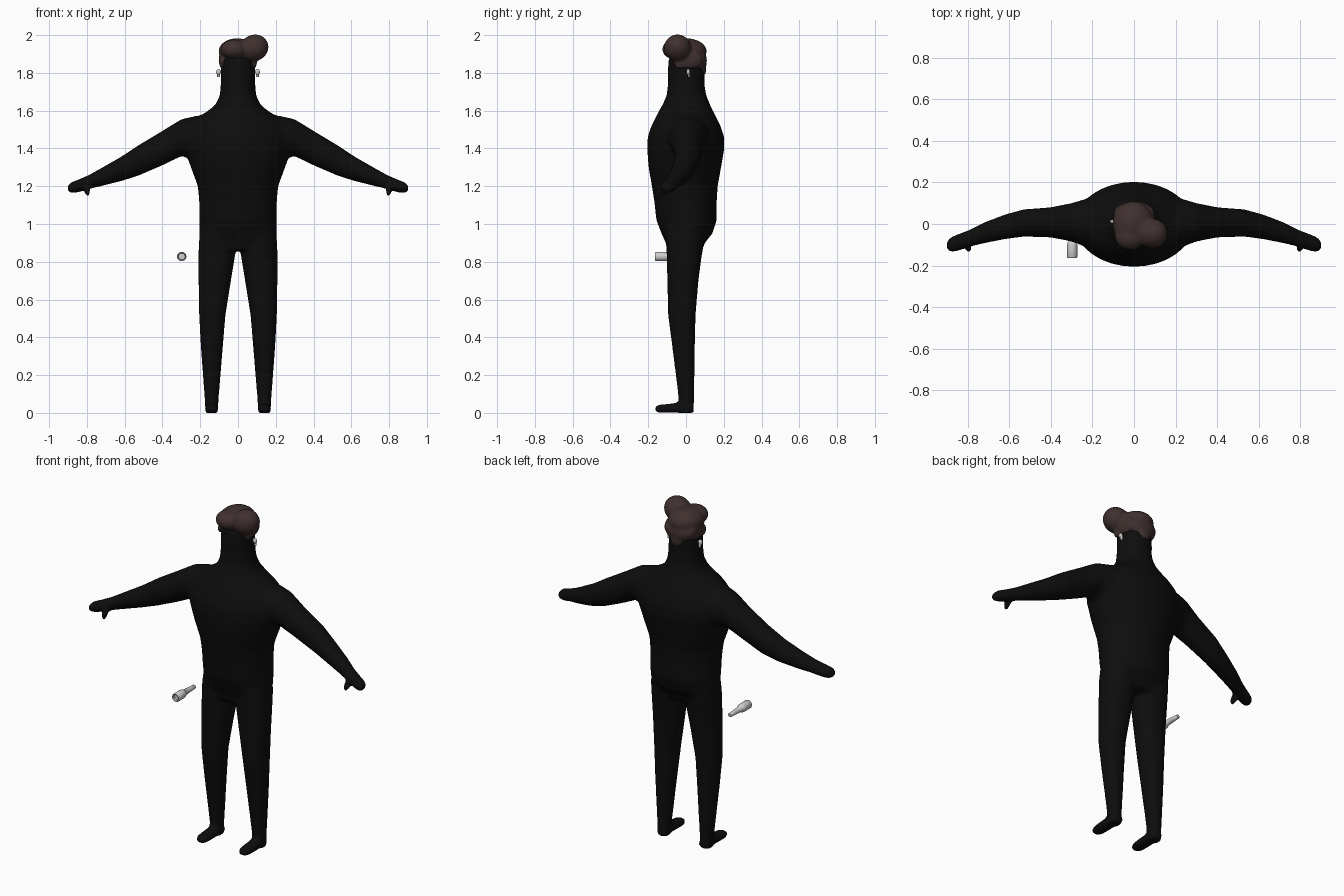
import bpy, bmesh, math
from mathutils import Matrix, Vector


def material(name, rgb):
    m = bpy.data.materials.new(name)
    m.diffuse_color = (*rgb, 1)
    return m


BLACK = material("suit black", (0.004, 0.004, 0.004))
BROWN = material("hair brown", (0.05, 0.03, 0.029))
SILVER = material("silver", (0.62, 0.62, 0.62))


def finish(bm, name, mat, voxel=0, smooth=0):
    bmesh.ops.recalc_face_normals(bm, faces=bm.faces[:])
    me = bpy.data.meshes.new(name)
    bm.to_mesh(me)
    bm.free()
    me.materials.append(mat)
    ob = bpy.data.objects.new(name, me)
    bpy.context.collection.objects.link(ob)
    bpy.context.view_layer.objects.active = ob
    ob.select_set(True)
    if voxel:  # fuse the overlapping volumes into one skin
        r = ob.modifiers.new("fuse", 'REMESH')
        r.mode, r.voxel_size, r.use_smooth_shade = 'VOXEL', voxel, True
        s = ob.modifiers.new("soften", 'SMOOTH')
        s.factor, s.iterations = 0.5, smooth
        bpy.ops.object.modifier_apply(modifier="fuse")
        bpy.ops.object.modifier_apply(modifier="soften")
    bpy.ops.object.shade_smooth_by_angle(angle=math.radians(40 if not voxel else 80))
    ob.select_set(False)
    return ob


def loft(bm, axis, rings, side=1, power=2.0, n=32):
    """rings: (position on axis, centre u, centre v, half u, half v)"""
    loops = []
    for p, cu, cv, hu, hv in rings:
        loop = []
        for i in range(n):
            a = 2 * math.pi * i / n
            c, s = math.cos(a), math.sin(a)
            u = cu + hu * math.copysign(abs(c) ** (2 / power), c)
            v = cv + hv * math.copysign(abs(s) ** (2 / power), s)
            co = {'x': (p, u, v), 'y': (u, p, v), 'z': (u, v, p)}[axis]
            loop.append(bm.verts.new((co[0] * side, co[1], co[2])))
        loops.append(loop)
    faces = [bm.faces.new(loops[0]), bm.faces.new(loops[-1])]
    for a, b in zip(loops, loops[1:]):
        for i in range(n):
            j = (i + 1) % n
            faces.append(bm.faces.new((a[i], a[j], b[j], b[i])))
    bmesh.ops.recalc_face_normals(bm, faces=faces)


def ball(bm, centre, radii, rot=(0, 0, 0)):
    m = Matrix.Translation(centre)
    for ang, ax in zip(rot, 'XYZ'):
        m = m @ Matrix.Rotation(math.radians(ang), 4, ax)
    bmesh.ops.create_uvsphere(bm, u_segments=24, v_segments=16, radius=1,
                              matrix=m @ Matrix.Diagonal((*radii, 1)))


# body: torso, neck and head
body = bmesh.new()
torso = [  # z, half width, front y, back y
    (0.86, .19, -.10, .085), (0.90, .203, -.107, .10), (0.95, .205, -.13, .14),
    (1.02, .205, -.157, .163), (1.12, .206, -.168, .163), (1.20, .213, -.181, .168),
    (1.30, .25, -.198, .186), (1.40, .285, -.206, .203), (1.46, .285, -.203, .202),
    (1.52, .26, -.183, .183), (1.56, .225, -.163, .162), (1.595, .165, -.146, .146),
    (1.63, .12, -.125, .128), (1.68, .097, -.103, .108), (1.73, .092, -.097, .099),
    (1.82, .09, -.096, .098), (1.87, .088, -.093, .095), (1.91, .07, -.07, .08)]
loft(body, 'z', [(z, 0, (f + b) / 2, w, (b - f) / 2) for z, w, f, b in torso])

legs = [  # z, inner x, outer x, front y, back y
    (1.00, .03, .19, -.11, .11), (0.92, .01, .206, -.107, .10), (0.83, .016, .21, -.102, .083),
    (0.70, .037, .209, -.099, .066), (0.52, .066, .206, -.095, .051), (0.35, .08, .197, -.073, .047),
    (0.20, .092, .186, -.054, .045), (0.08, .102, .177, -.04, .043), (0.0, .106, .173, -.036, .041)]
arm = [  # x, centre y, centre z, half depth, half height
    (.12, 0, 1.45, .14, .12), (.22, .005, 1.458, .12, .115), (.30, .008, 1.457, .093, .098),
    (.40, .008, 1.402, .073, .092), (.53, .005, 1.335, .066, .081), (.62, -.013, 1.291, .06, .065),
    (.72, -.042, 1.25, .051, .049), (.79, -.068, 1.222, .042, .038), (.85, -.09, 1.2, .041, .034),
    (.885, -.1, 1.192, .036, .029), (.902, -.104, 1.188, .02, .015)]
foot = [  # y, centre x, centre z, half width, half height
    (.04, .139, .022, .03, .022), (-.03, .139, .028, .036, .028), (-.09, .139, .024, .037, .024),
    (-.14, .139, .022, .034, .022), (-.163, .139, .021, .022, .015)]
for side in (1, -1):
    loft(body, 'z', [(z, (i + o) / 2, (f + b) / 2, (o - i) / 2, (b - f) / 2)
                     for z, i, o, f, b in legs], side, 2.2)
    loft(body, 'x', arm, side)
    loft(body, 'y', foot, side, 2.4)
    # thumb
    ball(body, (side * .797, -.113, 1.178), (.016, .022, .036), (-35, 0, 0))
finish(body, "body", BLACK, 0.01, 8)

# hair: cap, swept quiff, side locks and a pointed nape
hair = bmesh.new()
ball(hair, (-.005, .002, 1.915), (.098, .108, .068))
ball(hair, (.085, -.045, 1.932), (.078, .072, .07), (0, -25, 0))
ball(hair, (-.02, -.06, 1.925), (.072, .066, .052))
ball(hair, (0, .065, 1.865), (.085, .046, .06))
ball(hair, (0, .088, 1.825), (.04, .02, .045))
for side in (1, -1):
    ball(hair, (side * .078, .02, 1.87), (.024, .065, .05))
    ball(hair, (side * .085, -.03, 1.855), (.014, .035, .035))
finish(hair, "hair", BROWN, 0.007, 8)

# earrings: stud with a short hanging bar
for side, label in ((1, "left"), (-1, "right")):
    e = bmesh.new()
    ball(e, (side * .103, .012, 1.805), (.013, .009, .016))
    loft(e, 'z', [(1.778, .102, .016, .008, .006), (1.81, .102, .016, .008, .006)], side, n=12)
    finish(e, label + "_earring", SILVER)

# hand torch floating beside the hip: wide head, tapered grip
t = bmesh.new()
X, Z = -.298, .828
profile = [(-.148, .017), (-.16, .018), (-.163, .022), (-.158, .025), (-.1, .025),
           (-.092, .023), (-.085, .017), (-.03, .014), (.012, .012), (.016, .009)]
loft(t, 'y', [(y, X, Z, r, r) for y, r in profile], n=20)
finish(t, "torch", SILVER)
